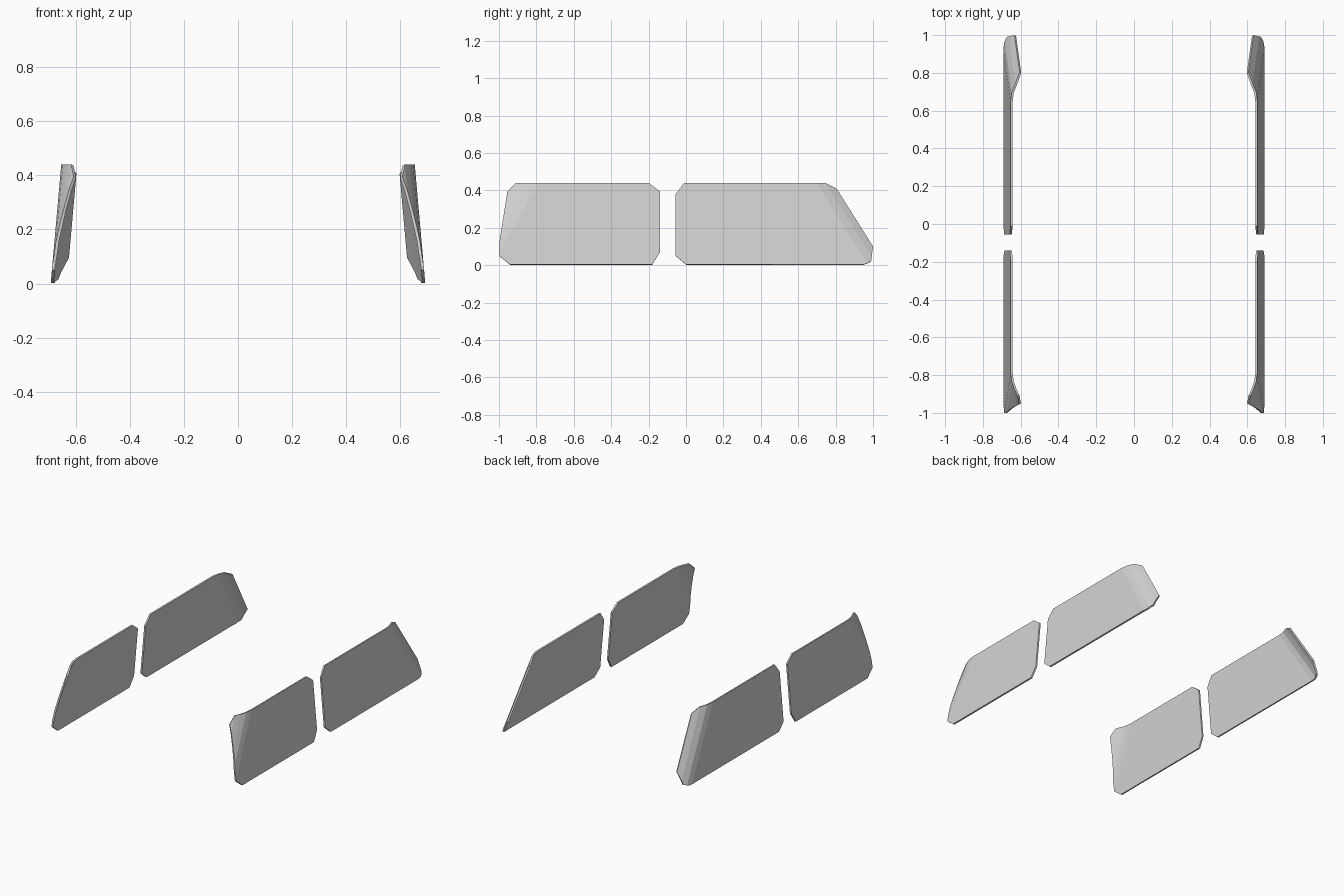
import bpy, bmesh
from mathutils import Vector

if "Cube" in bpy.data.objects:
    bpy.data.objects.remove(bpy.data.objects["Cube"])

glass = bpy.data.materials.new("light grey glass")
glass.diffuse_color = (0.66, 0.66, 0.66, 1)
glass.use_nodes = True
glass.node_tree.nodes["Principled BSDF"].inputs["Base Color"].default_value = glass.diffuse_color


def bend(t, steps):
    """Inward shift at distance t past the first crease, linear between creases."""
    if t <= steps[0][0]:
        return 0.0
    for (t0, o0), (t1, o1) in zip(steps, steps[1:]):
        if t <= t1:
            return o0 + (o1 - o0) * (t - t0) / (t1 - t0)
    return steps[-1][1]


def window_pair(name, outline, origin, direction, steps):
    """Leaning pane with one curled end, thickened inward and mirrored.
    outline: (y, z) points; origin/direction: first crease and curl direction."""
    bm = bmesh.new()
    face = bm.faces.new([bm.verts.new((0, y, z)) for y, z in outline])
    face.normal_update()
    if face.normal.x < 0:
        face.normal_flip()
    o = Vector((0, *origin))
    n = Vector((0, *direction)).normalized()
    # cut the creases of the curl
    for t, _ in steps[:-1]:
        bmesh.ops.bisect_plane(bm, geom=bm.verts[:] + bm.edges[:] + bm.faces[:],
                               plane_co=o + n * t, plane_no=n, dist=0.0005)
    # lean the pane inward and curl its end
    for v in bm.verts:
        t = (v.co - o).dot(n)
        v.co.x = 0.692 - 0.039 * v.co.z / 0.44 - bend(t, steps)
    bm.normal_update()
    mesh = bpy.data.meshes.new(name)
    bm.to_mesh(mesh)
    bm.free()
    mesh.materials.append(glass)
    obj = bpy.data.objects.new(name, mesh)
    bpy.context.collection.objects.link(obj)
    solid = obj.modifiers.new("thickness", 'SOLIDIFY')
    solid.thickness = 0.011
    solid.offset = -1
    mirror = obj.modifiers.new("other side", 'MIRROR')
    mirror.use_axis = (True, False, False)
    return obj


# front windows: curl fans out toward the upper front corner
window_pair("front_side_windows",
            [(-0.14, 0.07), (-0.14, 0.395), (-0.20, 0.44), (-0.91, 0.44),
             (-0.955, 0.395), (-1.0, 0.11), (-1.0, 0.05), (-0.94, 0.003),
             (-0.18, 0.003)],
            (-0.99, 0.08), (-0.874, 0.486),
            [(0, 0), (0.04, 0.006), (0.074, 0.02), (0.105, 0.036), (0.122, 0.05)])

# rear windows: curl runs along the sloping back edge
window_pair("rear_side_windows",
            [(-0.055, 0.05), (-0.055, 0.38), (-0.01, 0.44), (0.745, 0.44),
             (0.805, 0.41), (1.0, 0.10), (0.99, 0.02), (0.95, 0.003),
             (0.0, 0.003)],
            (0.65, 0.44), (0.846, 0.532),
            [(0, 0), (0.04, 0.006), (0.08, 0.025), (0.115, 0.05)])
